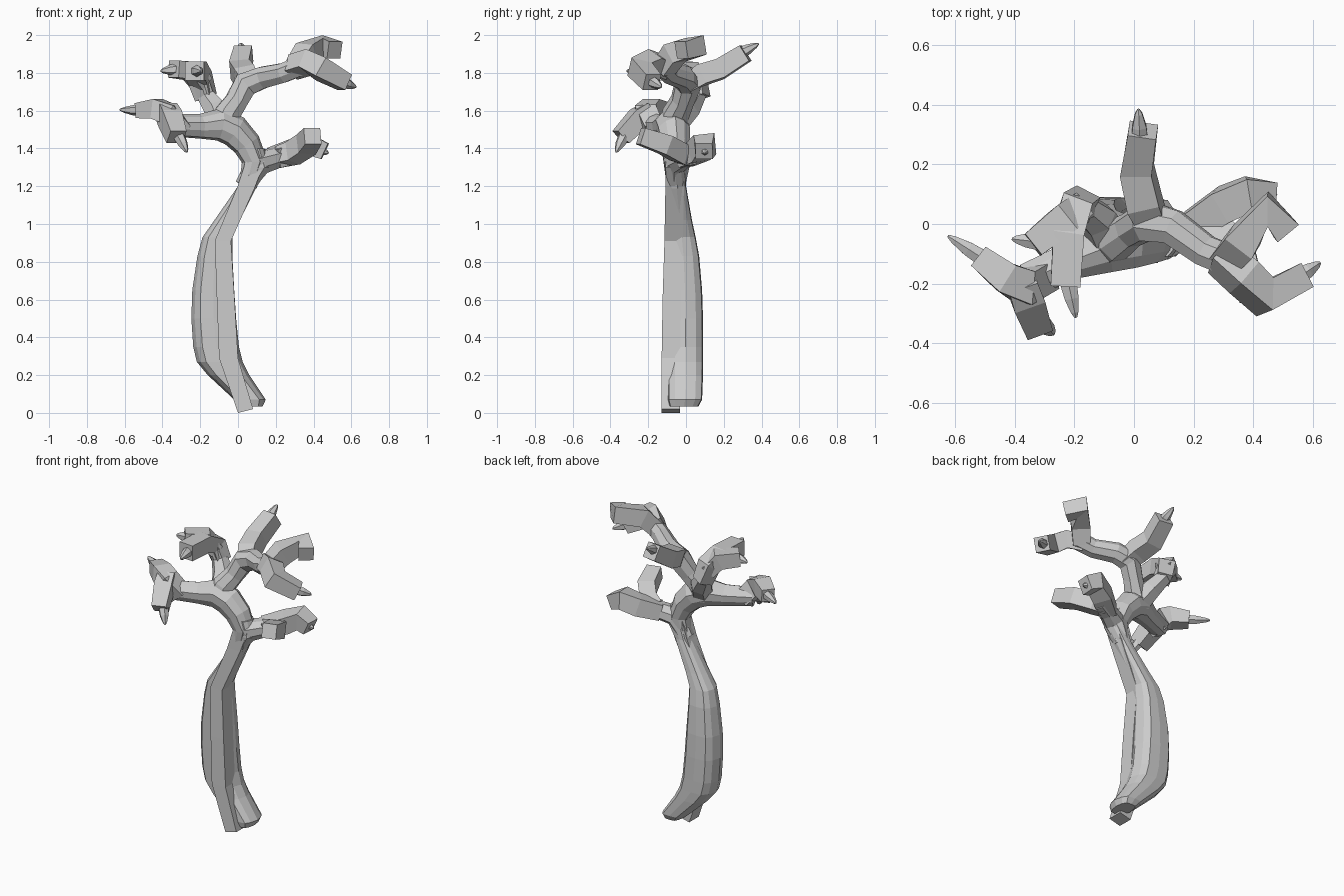
import bpy, bmesh, math
from mathutils import Vector

def make(name, rings):
    """Loft closed rings of points into a capped, flat-shaded mesh."""
    bm = bmesh.new()
    vs = [[bm.verts.new(p) for p in r] for r in rings]
    n = len(rings[0])
    for a, b in zip(vs, vs[1:]):
        for i in range(n):
            j = (i + 1) % n
            bm.faces.new((a[i], a[j], b[j], b[i]))
    bm.faces.new(vs[0][::-1])
    bm.faces.new(vs[-1])
    bmesh.ops.recalc_face_normals(bm, faces=bm.faces)
    me = bpy.data.meshes.new(name)
    bm.to_mesh(me)
    bm.free()
    ob = bpy.data.objects.new(name, me)
    bpy.context.collection.objects.link(ob)
    return ob

def sweep(name, pts, sides=4, ref=(0, 0, 1), groove=1.0):
    """Sweep a polygon along (x, y, z, half_width) points; framed from the tip backwards."""
    P = [Vector(p[:3]) for p in pts]
    rings, up = [], Vector(ref)
    k = 1 / math.cos(math.pi / 4) if sides == 4 else 1.0
    for i in reversed(range(len(P))):
        before = (P[i] - P[max(i - 1, 0)]).normalized()
        after = (P[min(i + 1, len(P) - 1)] - P[i]).normalized()
        d = (before + after).normalized()
        up = (up - d * up.dot(d)).normalized()
        s = d.cross(up)
        ring = []
        for q in range(sides):
            a = 2 * math.pi * (q + 0.5) / sides
            r = pts[i][3] * k * (groove if q % 2 else 1)
            ring.append(P[i] + (s * math.cos(a) + up * math.sin(a)) * r)
        rings.append(ring)
    return make(name, rings)

def spike(name, a, b, r=0.032):
    """Blunt six-sided twig tip."""
    a, b = Vector(a), Vector(b)
    sweep(name, [(*a, r), (*a.lerp(b, 0.45), r * 0.85), (*a.lerp(b, 0.85), r * 0.45), (*b, r * 0.15)], 6)

# Trunk bundle: height, x_min, x_max, y_min, y_max
levels = [(0.035, 0.02, 0.13, -0.09, 0.07), (0.07, -0.02, 0.147, -0.1, 0.09),
          (0.2, -0.16, 0.06, -0.1, 0.095), (0.27, -0.218, 0.025, -0.1, 0.096),
          (0.35, -0.237, 0.005, -0.1, 0.096), (0.5, -0.247, -0.01, -0.1, 0.095),
          (0.65, -0.242, -0.02, -0.1, 0.09), (0.83, -0.215, -0.03, -0.1, 0.074),
          (0.93, -0.188, -0.028, -0.1, 0.055), (1.02, -0.125, 0.01, -0.1, 0.035),
          (1.2, 0.0, 0.1, -0.105, 0.003), (1.3, 0.025, 0.17, -0.115, 0.0),
          (1.4, 0.0, 0.14, -0.115, 0.0)]
rings = []
for z, x0, x1, y0, y1 in levels:
    ring = []
    for q in range(12):
        a = 2 * math.pi * q / 12
        c, s = math.cos(a), math.sin(a)
        f = 0.95 if q % 2 else 1.0
        sq = lambda v: math.copysign(abs(v) ** 0.75, v) * f
        ring.append(((x0 + x1) / 2 + sq(c) * (x1 - x0) / 2,
                     (y0 + y1) / 2 + sq(s) * (y1 - y0) / 2, z))
    rings.append(ring)
make("trunk", rings)

# Square bar running up the front of the trunk: x, y, z, end tilt, half width
bar = [(0.04, -0.082, 0.0, 0.02, 0.04), (-0.05, -0.08, 0.29, 0, 0.05), (-0.065, -0.075, 0.6, 0, 0.047),
       (-0.08, -0.065, 0.91, 0, 0.043), (0.045, -0.06, 1.2, 0, 0.047), (0.09, -0.06, 1.33, 0, 0.05)]
make("trunk_front_bar", [[(x + sx * w, y + sy * 0.049, z + (sx + 1) * t / 2)
     for sx, sy in ((-1, -1), (1, -1), (1, 1), (-1, 1))] for x, y, z, t, w in bar])

# Thick limbs joining the twigs
sweep("left_limb", [(0.05, -0.055, 1.2, 0.05), (0.085, -0.055, 1.33, 0.07), (0.045, -0.058, 1.42, 0.08),
                    (-0.02, -0.065, 1.49, 0.09), (-0.1, -0.08, 1.525, 0.09), (-0.2, -0.12, 1.515, 0.068),
                    (-0.36, -0.19, 1.52, 0.06)], 10, groove=0.93)
sweep("right_limb", [(0.03, -0.055, 1.2, 0.05), (0.11, -0.05, 1.325, 0.072), (0.2, -0.01, 1.35, 0.06),
                     (0.29, 0.03, 1.36, 0.052)], 8, groove=0.93)
sweep("upper_limb", [(-0.09, -0.075, 1.49, 0.08), (-0.06, -0.055, 1.58, 0.075), (-0.01, -0.02, 1.65, 0.065),
                     (0.04, 0.01, 1.74, 0.075), (0.13, -0.01, 1.775, 0.065), (0.24, -0.09, 1.8, 0.058),
                     (0.34, -0.13, 1.84, 0.058)], 8, groove=0.93)
sweep("upper_left_limb", [(-0.08, -0.06, 1.53, 0.075), (-0.12, 0.015, 1.61, 0.065), (-0.17, 0.055, 1.68, 0.052),
                          (-0.2, 0.04, 1.77, 0.05)], 6)

# Square twigs
twigs = {
    "left_outer_twig": [(-0.3, -0.17, 1.5, 0.05), (-0.37, -0.21, 1.585, 0.056), (-0.43, -0.18, 1.61, 0.052),
                        (-0.52, -0.11, 1.6, 0.04)],
    "left_front_twig": [(-0.38, -0.19, 1.6, 0.05), (-0.36, -0.25, 1.56, 0.054), (-0.325, -0.345, 1.46, 0.045)],
    "upper_left_front_twig": [(-0.17, 0.07, 1.67, 0.045), (-0.2, 0.05, 1.77, 0.052), (-0.22, -0.04, 1.81, 0.052),
                              (-0.23, -0.21, 1.81, 0.05)],
    "upper_left_side_twig": [(-0.19, 0.05, 1.74, 0.045), (-0.24, 0.01, 1.81, 0.052), (-0.34, -0.07, 1.82, 0.045)],
    "upper_back_twig": [(0.07, -0.01, 1.73, 0.045), (0.035, 0.07, 1.785, 0.055), (0.01, 0.18, 1.82, 0.053),
                        (0.03, 0.315, 1.905, 0.048)],
    "upper_right_back_twig": [(0.31, -0.12, 1.82, 0.05), (0.365, -0.06, 1.905, 0.056), (0.45, 0.05, 1.94, 0.052),
                              (0.512, -0.025, 1.92, 0.046)],
    "upper_right_front_twig": [(0.29, -0.11, 1.83, 0.05), (0.37, -0.18, 1.855, 0.053), (0.44, -0.245, 1.82, 0.056),
                               (0.565, -0.18, 1.75, 0.045)],
    "right_front_twig": [(0.22, 0.0, 1.355, 0.045), (0.29, -0.03, 1.375, 0.052), (0.36, -0.11, 1.42, 0.052),
                         (0.395, -0.24, 1.465, 0.045)],
    "right_back_twig": [(0.19, -0.01, 1.35, 0.05), (0.3, 0.065, 1.385, 0.056), (0.385, 0.1, 1.42, 0.056),
                        (0.46, 0.095, 1.385, 0.045)],
}
for name, path in twigs.items():
    sweep(name, path)

# Pointed tips
spike("left_outer_tip", (-0.5, -0.12, 1.6), (-0.625, -0.04, 1.605))
spike("left_front_tip", (-0.31, -0.33, 1.46), (-0.27, -0.37, 1.38))
spike("upper_left_front_tip", (-0.22, -0.2, 1.81), (-0.195, -0.315, 1.81))
spike("upper_left_side_tip", (-0.32, -0.06, 1.82), (-0.41, -0.05, 1.81))
spike("upper_back_tip", (0.02, 0.28, 1.9), (0.015, 0.385, 1.955))
spike("upper_right_tip", (0.55, -0.18, 1.755), (0.625, -0.13, 1.725))
spike("right_back_tip", (0.43, 0.1, 1.39), (0.48, 0.1, 1.375), 0.025)
